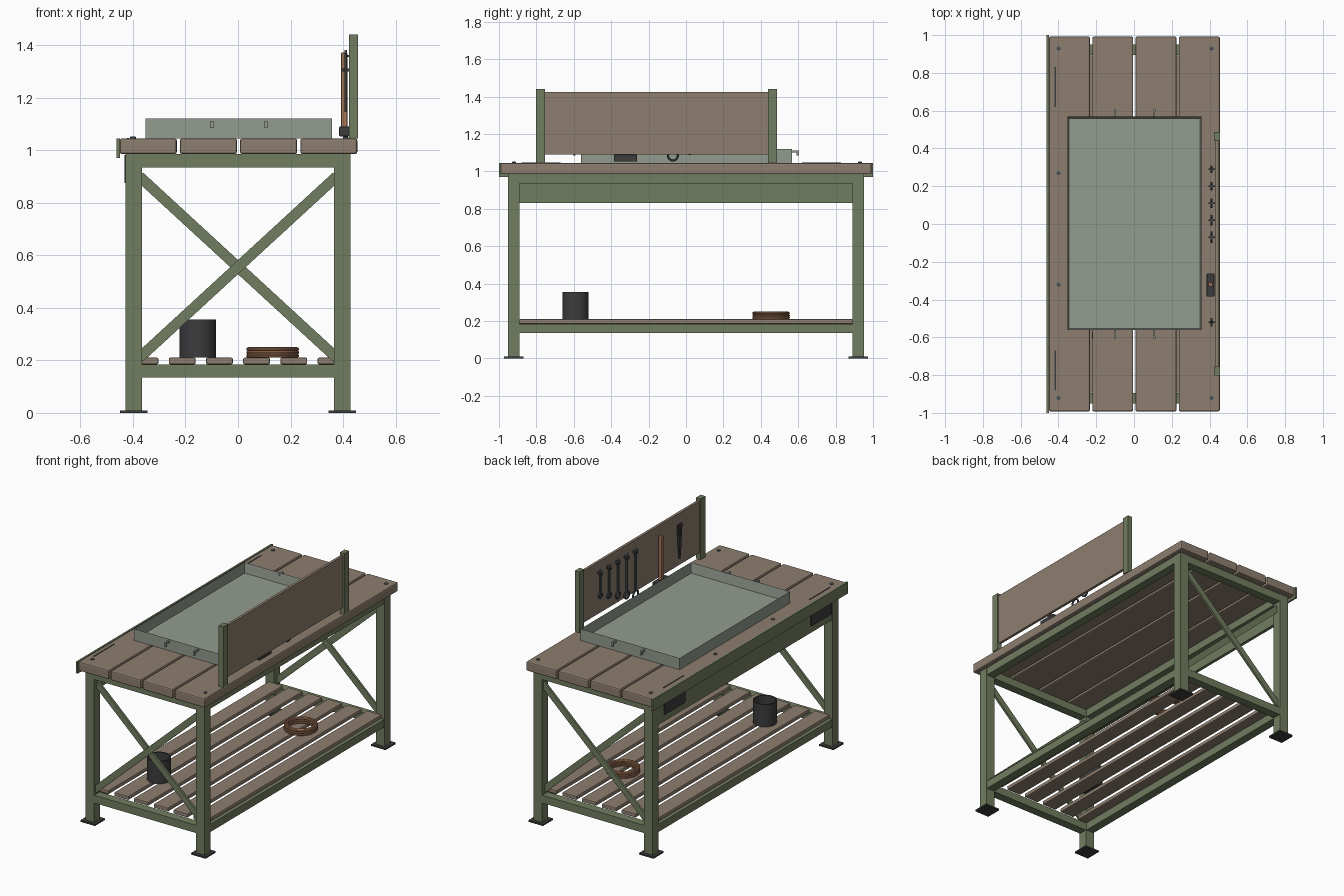
import bpy, bmesh, math
from mathutils import Vector

if "Cube" in bpy.data.objects:
    bpy.data.objects.remove(bpy.data.objects["Cube"])


def material(name, rgb):
    m = bpy.data.materials.new(name)
    m.diffuse_color = (*rgb, 1)
    m.use_nodes = True
    m.node_tree.nodes["Principled BSDF"].inputs["Base Color"].default_value = m.diffuse_color
    return m


GREEN = material("green_paint", (0.165, 0.205, 0.115))
WOOD = material("worn_wood", (0.27, 0.21, 0.16))
TRAY = material("tray_metal", (0.29, 0.33, 0.27))
BLACK = material("black_iron", (0.045, 0.045, 0.048))
STEEL = material("tool_steel", (0.08, 0.10, 0.11))
COPPER = material("copper_brown", (0.36, 0.17, 0.09))


def finish(name, bm, mat, bevel=0, smooth=False):
    bmesh.ops.recalc_face_normals(bm, faces=bm.faces[:])
    me = bpy.data.meshes.new(name)
    bm.to_mesh(me)
    bm.free()
    ob = bpy.data.objects.new(name, me)
    bpy.context.collection.objects.link(ob)
    me.materials.append(mat)
    if bevel:
        b = ob.modifiers.new("bevel", 'BEVEL')
        b.width, b.segments = bevel, 2
    if smooth:
        for o in bpy.context.selected_objects:
            o.select_set(False)
        ob.select_set(True)
        bpy.context.view_layer.objects.active = ob
        bpy.ops.object.shade_smooth_by_angle(angle=math.radians(40))
    return ob


def box(name, x, y, z, mat, bevel=0):
    """Box from (min, max) ranges."""
    bm = bmesh.new()
    bmesh.ops.create_cube(bm, size=1)
    for v in bm.verts:
        v.co = [r[0] + (c + 0.5) * (r[1] - r[0]) for c, r in zip(v.co, (x, y, z))]
    return finish(name, bm, mat, bevel)


def lathe(name, profile, center, mat, closed=False, axis='Z', n=32):
    """Revolve (radius, height) points around an axis."""
    bm = bmesh.new()
    rings = []
    for r, h in profile:
        ring = []
        for i in range(n):
            a = 2 * math.pi * i / n
            p = (r * math.cos(a), r * math.sin(a), h)
            if axis == 'X':
                p = (p[2], p[0], p[1])
            ring.append(bm.verts.new(Vector(p) + Vector(center)))
        rings.append(ring)
    pairs = list(zip(rings, rings[1:])) + ([(rings[-1], rings[0])] if closed else [])
    for a, b in pairs:
        for i in range(n):
            j = (i + 1) % n
            bm.faces.new((a[i], a[j], b[j], b[i]))
    if not closed:
        bm.faces.new(rings[0])
        bm.faces.new(rings[-1])
    return finish(name, bm, mat, smooth=True)


def torus(name, major, minor, center, mat, axis='Z'):
    prof = [(major + minor * math.cos(k * math.pi / 4), minor * math.sin(k * math.pi / 4)) for k in range(8)]
    return lathe(name, prof, center, mat, True, axis)


def prism_yz(name, pts, x, mat):
    """Flat outline in y-z given thickness along x."""
    bm = bmesh.new()
    a = [bm.verts.new((x[0], *p)) for p in pts]
    b = [bm.verts.new((x[1], *p)) for p in pts]
    bm.faces.new(a)
    bm.faces.new(b)
    for i in range(len(pts)):
        j = (i + 1) % len(pts)
        bm.faces.new((a[i], a[j], b[j], b[i]))
    return finish(name, bm, mat)


# Legs and foot plates
for sx in (-1, 1):
    for sy in (-1, 1):
        cx, cy = sx * 0.397, sy * 0.922
        box("leg", (cx - 0.031, cx + 0.031), (cy - 0.031, cy + 0.031), (0.01, 0.985), GREEN)
        box("foot_plate", (cx - 0.052, cx + 0.052), (cy - 0.052, cy + 0.052), (0, 0.01), BLACK)

# Upper and lower rails
for z0, z1, part in ((0.935, 0.985, "top"), (0.135, 0.185, "shelf")):
    for s in (-1, 1):
        box(part + "_end_rail", (-0.367, 0.367), (s * 0.922 - 0.028, s * 0.922 + 0.028), (z0, z1), GREEN)
        box(part + "_side_rail", (s * 0.397 - 0.028, s * 0.397 + 0.028), (-0.892, 0.892), (z0, z1), GREEN)
box("apron", (-0.425, -0.405), (-0.892, 0.892), (0.83, 0.97), GREEN)

# Crossed end braces
for sy in (-1, 1):
    for d in (-1, 1):
        y = sy * (0.928 if d > 0 else 0.914)
        L = math.hypot(0.75, 0.69) / 2
        ang = math.atan2(0.69, 0.75) * d
        b = box("end_brace", (-L, L), (-0.007, 0.007), (-0.02, 0.02), GREEN)
        b.location = (0, y, 0.555)
        b.rotation_euler = (0, -ang, 0)

# Table planks, edge lip and bolts
for i in range(4):
    x = -0.45 + i * 0.229
    box("top_plank", (x, x + 0.217), (-0.992, 0.992), (0.985, 1.045), WOOD, 0.008)
box("edge_lip", (-0.462, -0.45), (-1, 1), (0.97, 1.045), GREEN)
for x, y in ((-0.4, 0.93), (-0.4, 0.27), (-0.4, -0.32), (-0.4, -0.92), (0.41, 0.93), (0.41, -0.92)):
    lathe("bolt", [(0.011, 1.044), (0.011, 1.05), (0.006, 1.053)], (x, y, 0), STEEL, n=12)

# Dark plates on the apron and strips above them
for y0, y1 in ((0.62, 0.83), (-0.88, -0.67)):
    box("apron_plate", (-0.432, -0.424), (y0, y1), (0.875, 0.982), BLACK)
    box("top_strip", (-0.422, -0.414), (y0, y1), (1.044, 1.047), BLACK)

# Shelf slats
for i in range(6):
    x = -0.354 + i * 0.1416
    box("shelf_slat", (x - 0.051, x + 0.051), (-0.893, 0.893), (0.185, 0.21), WOOD, 0.005)

# Tray: rectangular pan with inset floor
bm = bmesh.new()
bmesh.ops.create_cube(bm, size=1)
for v in bm.verts:
    v.co = (0.003 + v.co.x * 0.71, 0.003 + v.co.y * 1.13, 1.0825 + v.co.z * 0.075)
top = [f for f in bm.faces if f.normal.z > 0.9]
bmesh.ops.inset_region(bm, faces=top, thickness=0.012)
for v in top[0].verts:
    v.co.z = 1.055
finish("tray", bm, TRAY)
for s in (-1, 1):
    for x in (-0.1, 0.107):
        y = sorted((s * 0.56, s * 0.605))
        box("tray_peg", (x - 0.005, x + 0.005), y, (1.100, 1.112), TRAY)
        y = sorted((s * 0.592, s * 0.605))
        box("tray_peg_tip", (x - 0.006, x + 0.006), y, (1.085, 1.112), TRAY)

# Tool board and posts
for y in (-0.778, 0.463):
    box("board_post", (0.423, 0.456), (y - 0.024, y + 0.024), (1.045, 1.44), GREEN)
box("tool_board", (0.43, 0.447), (-0.76, 0.445), (1.09, 1.425), WOOD)

# Graduated spanners hung on pegs
for i in range(5):
    y, z = 0.29 - i * 0.09, 1.215 - i * 0.0325
    r = 0.014 + i * 0.003
    torus("spanner_ring", r, 0.006, (0.41, y, z), STEEL, 'X')
    box("spanner_shaft", (0.406, 0.414), (y - 0.007, y + 0.007), (z + r, 1.355), STEEL)
    w = 0.012 + i * 0.002
    prism_yz("spanner_jaw", [(y - 0.006, 1.345), (y + 0.006, 1.345), (y + w, 1.362), (y + w * 0.8, 1.382),
                             (y + w * 0.4, 1.366), (y - w * 0.4, 1.366), (y - w * 0.8, 1.382), (y - w, 1.362)],
             (0.405, 0.415), STEEL)
    box("spanner_peg", (0.395, 0.431), (y - 0.004, y + 0.004), (1.354, 1.362), BLACK)

# Hammer
box("hammer_handle", (0.392, 0.416), (-0.332, -0.308), (1.085, 1.372), COPPER, 0.005)
box("hammer_head", (0.385, 0.425), (-0.385, -0.262), (1.053, 1.09), BLACK, 0.004)

# Snips with two grips and a tapered blade
for s in (-1, 1):
    y = -0.52
    prism_yz("snips_half", [(y + s * 0.006, 1.37), (y + s * 0.022, 1.37), (y + s * 0.013, 1.26),
                            (y + s * 0.012, 1.23), (y + s * 0.002, 1.145), (y, 1.145), (y, 1.28)],
             (0.405, 0.415), BLACK)
box("snips_peg", (0.395, 0.431), (-0.525, -0.515), (1.30, 1.31), BLACK)

# Open pot on the shelf
lathe("pot", [(0.07, 0.21), (0.07, 0.355), (0.062, 0.355), (0.062, 0.225)], (-0.153, -0.59, 0), BLACK)

# Coil of rope on the shelf
for k in range(3):
    for r in (0.093, 0.08):
        torus("rope_coil", r, 0.0075, (0.132, 0.455, 0.2175 + k * 0.0125), COPPER)
